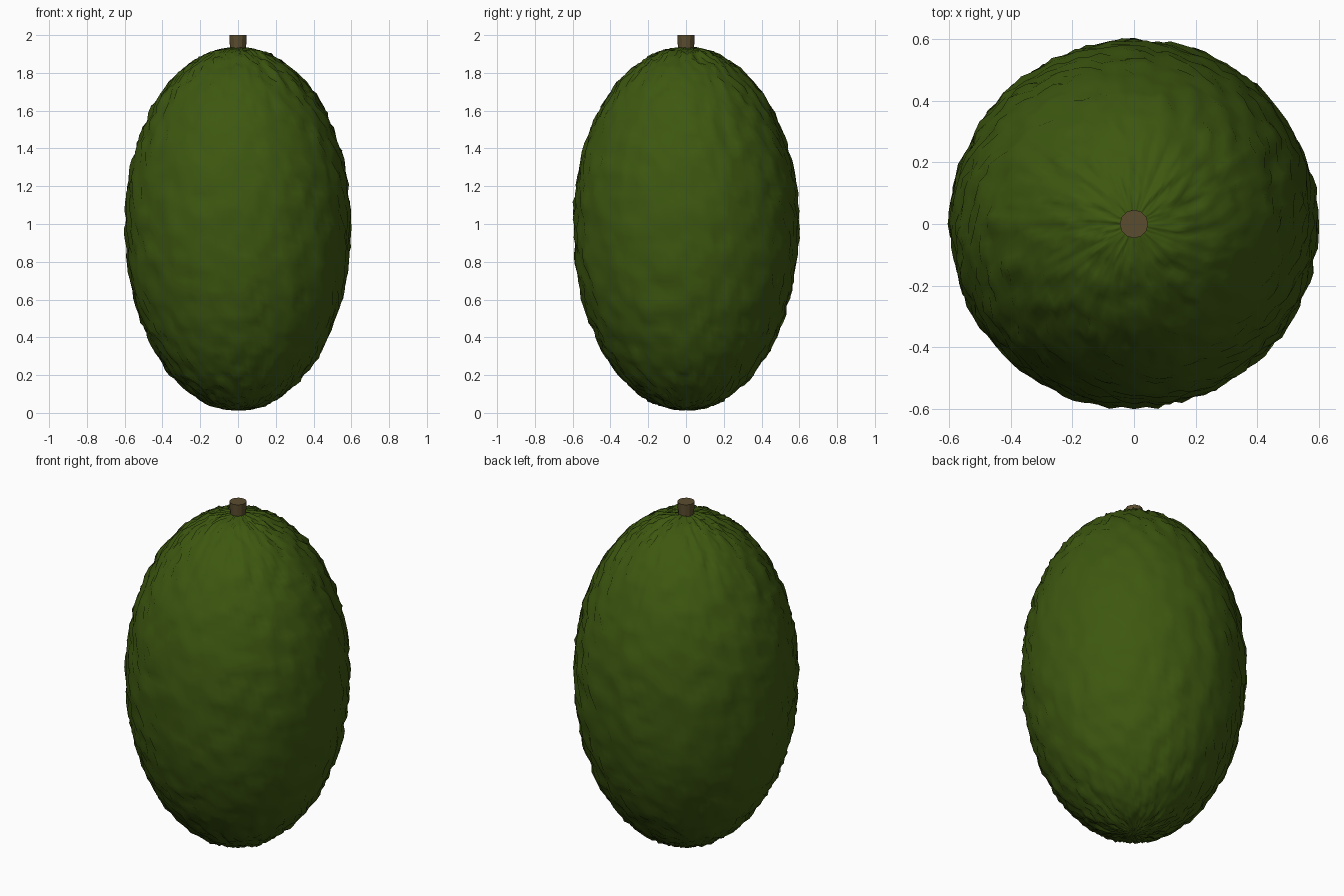
import bpy, bmesh, math, random
from mathutils import Matrix, Vector, noise

cube = bpy.data.objects.get("Cube")
if cube:
    bpy.data.objects.remove(cube, do_unlink=True)

random.seed(7)


def make_material(name, colour):
    mat = bpy.data.materials.new(name)
    mat.use_nodes = True
    mat.diffuse_color = (*colour, 1)
    bsdf = next(n for n in mat.node_tree.nodes if n.type == 'BSDF_PRINCIPLED')
    bsdf.inputs["Base Color"].default_value = (*colour, 1)
    return mat


def make_object(name, bm, mat):
    bmesh.ops.recalc_face_normals(bm, faces=bm.faces)
    mesh = bpy.data.meshes.new(name)
    bm.to_mesh(mesh)
    bm.free()
    mesh.materials.append(mat)
    obj = bpy.data.objects.new(name, mesh)
    bpy.context.collection.objects.link(obj)
    return obj


skin = make_material("dark green skin", (0.046, 0.095, 0.005))
bark = make_material("brown stem", (0.105, 0.075, 0.028))

# Egg-shaped fruit with a pebbled skin
RADIUS, HALF_HEIGHT, CENTRE = 0.593, 0.96, 0.975
bm = bmesh.new()
bmesh.ops.create_uvsphere(bm, u_segments=96, v_segments=64, radius=1)
for v in bm.verts:
    d = v.co.normalized()
    ring = math.hypot(d.x, d.y)
    fuller = 1 + 0.04 * max(d.z, 0) * ring
    p = Vector((d.x * RADIUS * fuller, d.y * RADIUS * fuller, d.z * HALF_HEIGHT))
    normal = Vector((d.x / RADIUS, d.y / RADIUS, d.z / HALF_HEIGHT)).normalized()
    bump = 0.007 * noise.noise(p * 14) + random.uniform(-0.010, 0.010)
    v.co = p + normal * bump * min(1, 0.25 + 3 * ring)
    v.co.z += CENTRE
for f in bm.faces:
    f.smooth = True
make_object("fruit_body", bm, skin)

# Short woody stem, slightly wider at the cut end
bm = bmesh.new()
bmesh.ops.create_cone(bm, cap_ends=True, segments=12, radius1=0.04, radius2=0.046,
                      depth=0.13, matrix=Matrix.Translation((0, 0, 1.935)))
make_object("stem", bm, bark)
